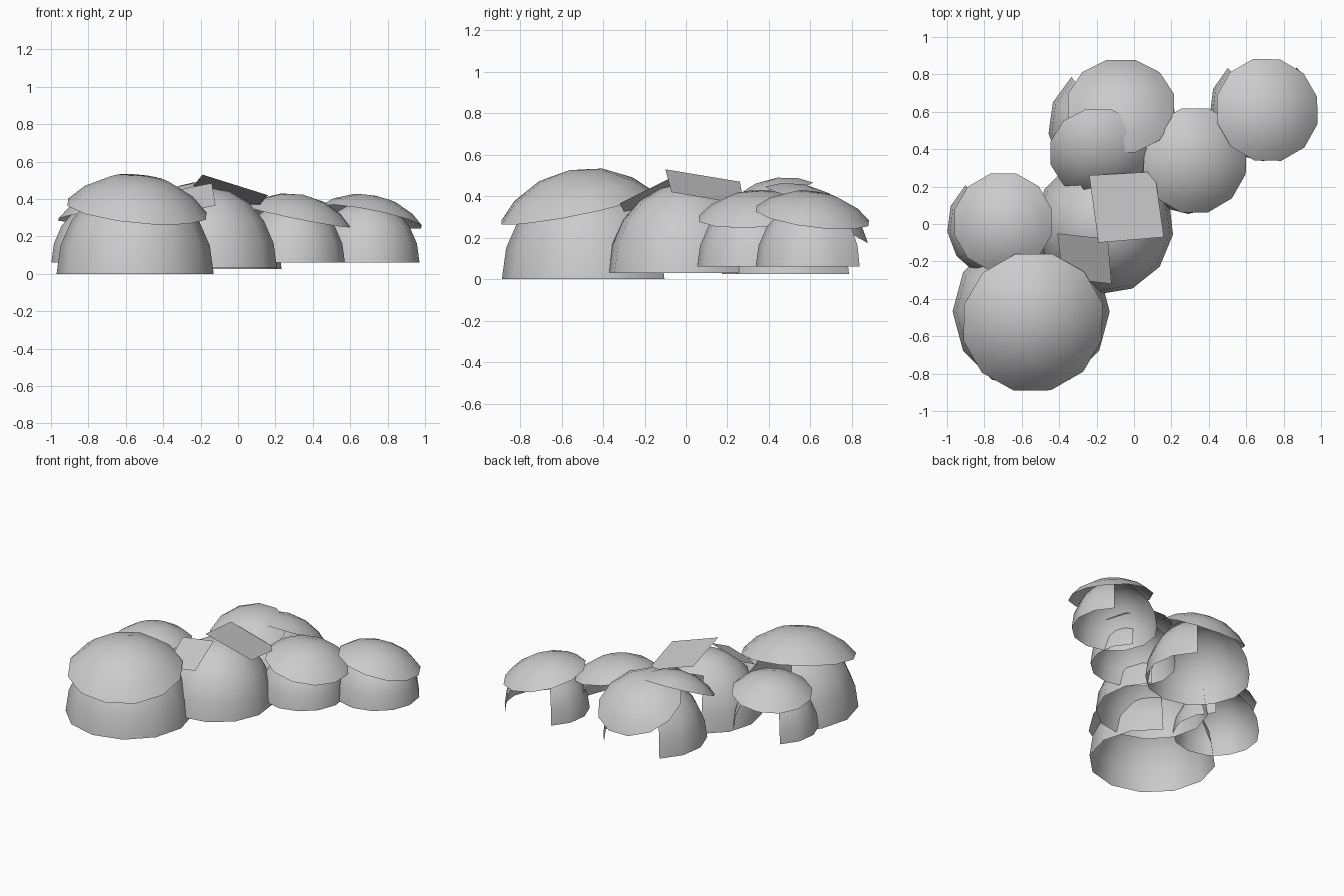
import bpy, bmesh
from math import sin, cos, pi, radians
from mathutils import Vector

if "Cube" in bpy.data.objects:
    bpy.data.objects.remove(bpy.data.objects["Cube"])


def finish(bm, name, location, normal=(0, 0, 1), angle=50):
    me = bpy.data.meshes.new(name)
    bm.to_mesh(me)
    bm.free()
    ob = bpy.data.objects.new(name, me)
    bpy.context.collection.objects.link(ob)
    ob.location = location
    ob.rotation_mode = 'QUATERNION'
    ob.rotation_quaternion = Vector((0, 0, 1)).rotation_difference(Vector(normal))
    bpy.ops.object.select_all(action='DESELECT')
    ob.select_set(True)
    bpy.context.view_layer.objects.active = ob
    bpy.ops.object.shade_smooth_by_angle(angle=radians(angle))
    return ob


def shell(bm, radius, height, azimuths, rings, door_faces=0, door_rings=0):
    """Open-bottomed elliptic dome; the first door_faces columns stay open low down."""
    n = len(azimuths)
    rows = []
    for i in range(rings):
        t = pi / 2 * i / rings
        rows.append([bm.verts.new((radius * cos(t) * cos(a), radius * cos(t) * sin(a),
                                   height * sin(t))) for a in azimuths])
    top = bm.verts.new((0, 0, height))
    for i in range(rings):
        for j in range(n):
            if j < door_faces and i < door_rings:
                continue
            k = (j + 1) % n
            if i == rings - 1:
                bm.faces.new((rows[i][j], rows[i][k], top))
            else:
                bm.faces.new((rows[i][j], rows[i][k], rows[i + 1][k], rows[i + 1][j]))
    loose = [v for v in bm.verts if not v.link_faces]
    bmesh.ops.delete(bm, geom=loose, context='VERTS')


def dome(name, x, y, z, radius, door_from, door_to):
    # two door columns at the back, ten wall columns around the rest
    az = [door_from, (door_from + door_to) / 2]
    az += [door_to + (360 - door_to + door_from) * i / 10 for i in range(10)]
    bm = bmesh.new()
    shell(bm, radius, radius * 1.16, [radians(a) for a in az], 5, 2, 3)
    finish(bm, name, (x, y, z))


def cap(name, centre, radius, height, normal):
    bm = bmesh.new()
    # shallow cap: slice of a sphere, open underneath
    rows = []
    n = 12
    for r, h in ((1, 0), (0.78, 0.45), (0.42, 0.85)):
        rows.append([bm.verts.new((radius * r * cos(2 * pi * (j + .5) / n),
                                   radius * r * sin(2 * pi * (j + .5) / n), height * h))
                     for j in range(n)])
    top = bm.verts.new((0, 0, height))
    for j in range(n):
        k = (j + 1) % n
        for lo, hi in zip(rows, rows[1:]):
            bm.faces.new((lo[j], lo[k], hi[k], hi[j]))
        bm.faces.new((rows[-1][j], rows[-1][k], top))
    finish(bm, name, centre, normal)


def patch(name, corners):
    bm = bmesh.new()
    bm.faces.new([bm.verts.new(c) for c in corners])
    finish(bm, name, (0, 0, 0))


# Dome walls with an open doorway at the back
dome("large_dome", -0.55, -0.468, 0.0, 0.42, 60, 120)
dome("centre_dome", -0.16, -0.005, 0.03, 0.372, 50, 120)
dome("back_dome", -0.112, 0.52, 0.025, 0.347, 50, 130)
dome("left_dome", -0.714, -0.008, 0.06, 0.286, 50, 131)
dome("right_dome", 0.29, 0.337, 0.06, 0.283, 50, 130)
dome("far_right_dome", 0.688, 0.62, 0.06, 0.284, 50, 131)

# Tilted roof caps
cap("large_cap", (-0.54, -0.525, 0.345), 0.385, 0.185, (0.10, -0.20, 1))
cap("left_cap", (-0.70, 0.01, 0.315), 0.27, 0.115, (-0.10, 0.10, 1))
cap("right_cap", (0.325, 0.34, 0.305), 0.288, 0.12, (0.20, -0.05, 1))
cap("far_right_cap", (0.712, 0.61, 0.305), 0.283, 0.115, (0.20, 0.13, 1))
cap("back_cap", (-0.07, 0.63, 0.31), 0.293, 0.12, (0.0, 0.55, 1))
cap("back_front_cap", (-0.19, 0.38, 0.36), 0.265, 0.11, (0.0, -0.45, 1))

# Flat roof patches on the centre dome
patch("large_patch", [(-0.19, -0.10, 0.53), (0.16, -0.07, 0.42),
                      (0.11, 0.28, 0.36), (-0.24, 0.26, 0.47)])
patch("small_patch", [(-0.41, -0.05, 0.43), (-0.38, -0.29, 0.31),
                      (-0.12, -0.32, 0.365), (-0.14, -0.08, 0.485)])
